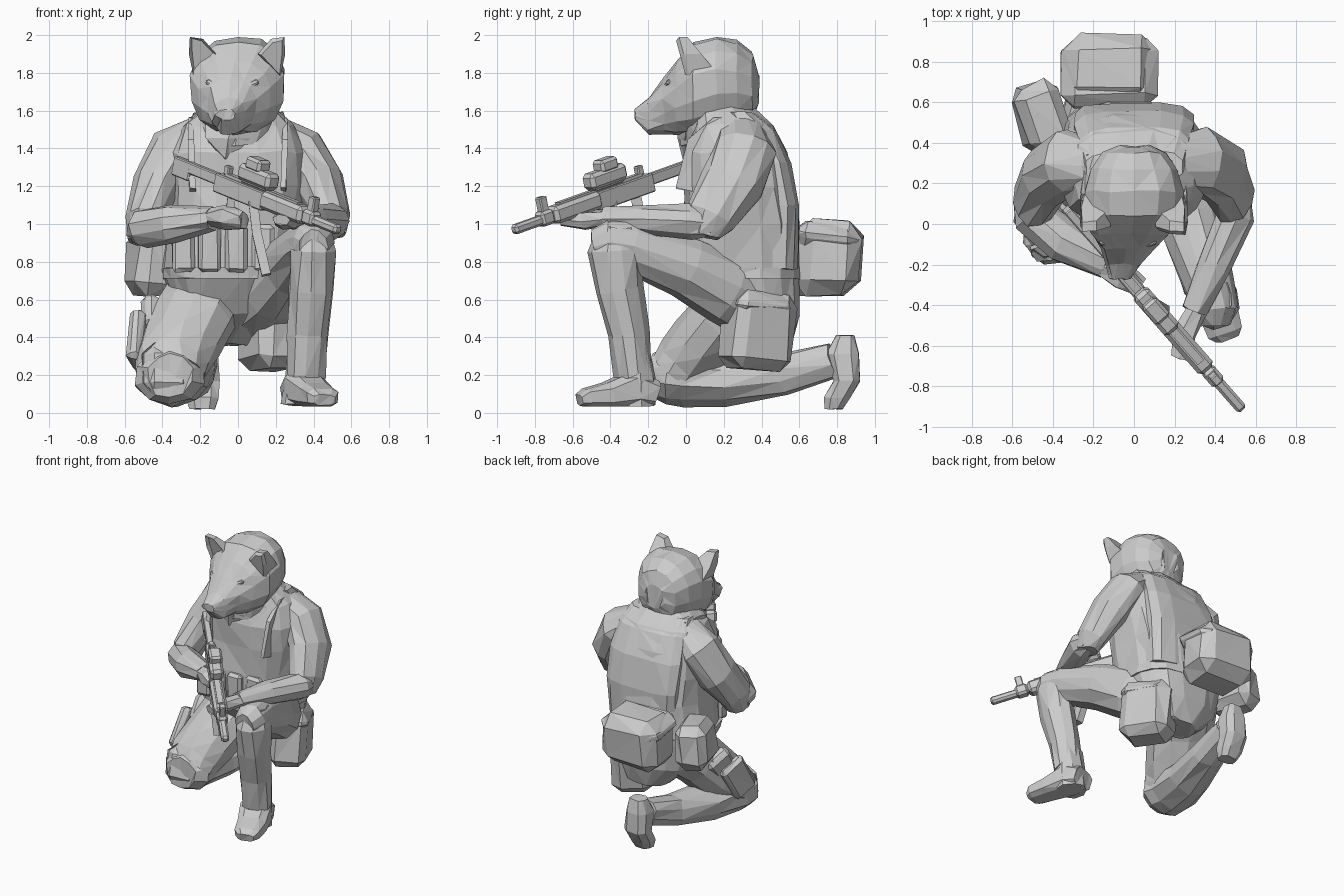
import bpy, bmesh, math, random
from mathutils import Vector, Matrix

random.seed(4)
X, Y, Z = Vector((1, 0, 0)), Vector((0, 1, 0)), Vector((0, 0, 1))


def finish(name, bm, jitter=0.0):
    for v in bm.verts:
        v.co += Vector([random.uniform(-jitter, jitter) for _ in range(3)])
    if jitter:
        bmesh.ops.triangulate(bm, faces=bm.faces)
    bmesh.ops.recalc_face_normals(bm, faces=bm.faces)
    me = bpy.data.meshes.new(name)
    bm.to_mesh(me)
    bm.free()
    ob = bpy.data.objects.new(name, me)
    bpy.context.collection.objects.link(ob)
    return ob


def tube(name, pts, n=9, ref=Z, axis=None, jitter=0.009, power=1.0):
    """Loft elliptical rings through (x, y, z, side radius, up radius)."""
    bm = bmesh.new()
    P = [Vector(p[:3]) for p in pts]
    rings = []
    for i, p in enumerate(pts):
        t = axis or (P[min(i + 1, len(P) - 1)] - P[max(i - 1, 0)]).normalized()
        s = t.cross(ref).normalized()
        u = s.cross(t)
        ring = []
        for k in range(n):
            a = 2 * math.pi * (k + 0.5) / n
            c, d = math.cos(a), math.sin(a)
            c = math.copysign(abs(c) ** power, c)
            d = math.copysign(abs(d) ** power, d)
            ring.append(bm.verts.new(P[i] + s * c * p[3] + u * d * p[-1]))
        rings.append(ring)
    for r, q in zip(rings, rings[1:]):
        for k in range(n):
            bm.faces.new((r[k], r[(k + 1) % n], q[(k + 1) % n], q[k]))
    bm.faces.new(rings[0][::-1])
    bm.faces.new(rings[-1])
    return finish(name, bm, jitter)


def box(name, c, size, bevel=0.0, rot=(0, 0, 0), jitter=0.0, frame=None):
    bm = bmesh.new()
    bmesh.ops.create_cube(bm, size=1)
    bmesh.ops.scale(bm, vec=size, verts=bm.verts)
    if bevel:
        bmesh.ops.bevel(bm, geom=bm.edges[:], offset=bevel, segments=1, affect='EDGES')
    m = Matrix.Translation(c)
    for a, ax in zip(rot, 'XYZ'):
        m = m @ Matrix.Rotation(math.radians(a), 4, ax)
    bm.transform((frame or Matrix()) @ m)
    return finish(name, bm, jitter)


# Torso and hips
tube('torso', [(0, .44, .36, .15, .12), (-.04, .36, .52, .29, .24), (-.05, .3, .75, .35, .31),
               (-.02, .29, 1.0, .35, .31), (0, .28, 1.2, .36, .29), (0, .26, 1.38, .36, .27),
               (0, .25, 1.52, .3, .21), (0, .2, 1.61, .2, .16)],
     n=16, ref=Y, axis=Z, power=.72, jitter=.01)
tube('belt', [(-.05, .29, .71, .352, .315), (-.05, .29, .77, .357, .32)], 16, Y, Z, .005, .72)
tube('collar', [(-.02, .15, 1.42, .2, .18), (0, .17, 1.54, .23, .2), (0, .18, 1.6, .21, .18)], 10, Y, Z)
tube('scarf_point', [(-.06, .02, 1.34, .02, .03), (-.05, .03, 1.46, .13, .08), (-.02, .06, 1.54, .17, .1)], 6, Y, Z)

# Vest back panel, straps and belly pouches
tube('vest_back', [(0, .48, .76, .28, .11), (0, .49, 1.1, .3, .11), (0, .44, 1.32, .3, .12),
                   (0, .36, 1.5, .28, .12), (0, .28, 1.59, .24, .08)], 12, Y, Z, .006, .6)
for s in (-1, 1):
    tube('shoulder_strap', [(s * .22, .34, 1.53, .06, .02), (s * .25, .16, 1.52, .06, .02),
                            (s * .25, .05, 1.43, .06, .02), (s * .24, -.01, 1.18, .06, .02)],
         4, X, jitter=.004)
for i in range(4):
    box('belly_pouch', (-.29 + i * .14, -.01 + abs(i - 1.5) * .025, .87), (.12, .1, .25), .02, jitter=.004)

# Head with muzzle, sections from back of skull to nose
tube('head', [(0, .385, 1.72, .08, .09), (0, .35, 1.73, .16, .18), (0, .27, 1.75, .22, .22),
              (0, .16, 1.75, .25, .245), (-.005, .04, 1.72, .25, .245), (-.02, -.05, 1.67, .19, .195),
              (-.035, -.12, 1.625, .13, .15), (-.05, -.2, 1.57, .085, .1), (-.068, -.27, 1.58, .05, .03)],
     n=14, ref=Z, axis=-Y, jitter=.007, power=.87)
for s in (-1, 1):
    # Ear: wedge with a sunken front
    bm = bmesh.new()
    prof = [(.11, 1.9), (.23, 1.78), (.255, 1.9), (.25, 1.99), (.18, 1.98)]
    f = bm.faces.new([bm.verts.new((s * x - .005, .02 - (z - 1.78) * .27, z)) for x, z in prof])
    ext = bmesh.ops.extrude_face_region(bm, geom=[f])['geom']
    back = [v for v in ext if isinstance(v, bmesh.types.BMVert)]
    for v in back:
        v.co.y += .16 - (v.co.z - 1.78) * .55
    bm.faces.ensure_lookup_table()
    front = min(bm.faces, key=lambda q: q.calc_center_median().y)
    bmesh.ops.inset_region(bm, faces=[front], thickness=.018, depth=-.02)
    finish('ear', bm)
    box('brow', (s * .095 - .03, -.09, 1.74), (.09, .05, .03), .01, (25, s * -15, s * 25))
    box('eye', (s * .09 - .03, -.11, 1.7), (.04, .04, .03), .01)

# Raised leg on the +x side
tube('raised_thigh', [(.05, .38, .56, .18, .19), (.18, .2, .66, .18, .19), (.28, 0, .775, .155, .17),
                      (.37, -.3, .885, .125, .135), (.4, -.42, .895, .11, .13), (.4, -.49, .88, .07, .09)], 11)
tube('raised_shin', [(.4, -.37, .98, .09, .09), (.4, -.38, .86, .12, .14), (.39, -.355, .65, .12, .125),
                     (.37, -.31, .42, .115, .11), (.36, -.28, .2, .11, .1)], 10, Y)
tube('standing_boot_shaft', [(.36, -.28, .34, .1, .09), (.35, -.27, .18, .105, .105), (.34, -.27, .04, .11, .11)], 9, Y)
tube('standing_boot', [(.32, -.17, .1, .1, .07), (.35, -.28, .13, .115, .1), (.41, -.42, .095, .105, .065),
                       (.45, -.53, .08, .09, .05), (.46, -.565, .07, .06, .03)], 8, power=.6, jitter=.004)

# Kneeling leg on the -x side
tube('kneeling_thigh', [(-.15, .38, .64, .22, .2), (-.24, .22, .5, .23, .2), (-.31, .1, .36, .22, .19),
                        (-.35, 0, .26, .2, .18), (-.36, -.06, .2, .18, .16)], 11)
tube('kneeling_shin', [(-.36, -.18, .2, .12, .12), (-.36, -.1, .2, .19, .16), (-.36, 0, .19, .19, .155),
                       (-.32, .22, .18, .16, .14), (-.24, .52, .205, .125, .115), (-.2, .78, .28, .09, .1)], 10)
tube('kneeling_boot', [(-.19, .845, .41, .06, .05), (-.19, .83, .31, .09, .09), (-.19, .85, .17, .095, .075),
                       (-.19, .8, .08, .09, .07), (-.19, .78, .02, .07, .05)], 8, Y, -Z, .004, .7)
box('knee_pad', (-.37, -.12, .23), (.27, .1, .28), .06, (-15, 0, 8), .006)
box('thigh_holster', (-.52, .12, .38), (.08, .2, .3), .025, (-30, 5, -15), .006)
box('thigh_pocket', (-.44, .22, .5), (.1, .2, .2), .03, (-35, 0, -20), .006)

# Arms: upper arm, forearm, hand for each side
tube('support_upper_arm', [(.18, .29, 1.5, .09, .12), (.33, .31, 1.385, .14, .165), (.43, .25, 1.22, .135, .17),
                           (.49, .13, 1.04, .1, .145), (.5, .1, .94, .07, .08)], 11, Y)
tube('support_forearm', [(.51, .14, 1.0, .07, .07), (.5, .04, 1.01, .095, .1), (.4, -.2, 1.02, .085, .085),
                         (.3, -.43, 1.03, .06, .055)], 9)
tube('support_hand', [(.31, -.42, 1.03, .055, .045), (.25, -.53, 1.02, .065, .05), (.23, -.66, 1.02, .045, .035)], 7)
tube('trigger_upper_arm', [(-.18, .29, 1.5, .09, .12), (-.33, .3, 1.385, .14, .165), (-.43, .23, 1.2, .13, .165),
                           (-.49, .11, 1.02, .1, .14), (-.5, .08, .91, .08, .09)], 11, Y)
tube('trigger_forearm', [(-.54, .12, .96, .06, .07), (-.5, .04, .97, .1, .1), (-.35, -.09, 1.0, .11, .1),
                         (-.14, -.2, 1.03, .07, .06)], 9)
tube('trigger_hand', [(-.15, -.2, 1.03, .06, .05), (-.06, -.25, 1.04, .07, .07), (.03, -.31, 1.02, .04, .05)], 7)

# Rifle, laid out along its own x axis from butt to muzzle
butt, tip = Vector((-.33, .07, 1.32)), Vector((.53, -.91, .97))
fx = (tip - butt).normalized()
fy = Z.cross(fx).normalized()
fz = fx.cross(fy)
R = Matrix((fx, fy, fz)).transposed().to_4x4()
R.translation = butt


def rifle_part(name, x0, x1, w, z0, z1, bevel=.006):
    box(name, ((x0 + x1) / 2, 0, (z0 + z1) / 2), (x1 - x0, w, z1 - z0), bevel, frame=R)


rifle_part('stock_tube', .02, .42, .045, -.02, .04)
rifle_part('butt_plate', 0, .14, .045, -.06, .04)
rifle_part('receiver', .36, .76, .075, -.055, .045)
rifle_part('top_rail', .42, 1.02, .04, .04, .06, 0)
rifle_part('handguard', .74, 1.08, .095, -.045, .05, .02)
rifle_part('barrel', 1.04, 1.355, .055, -.026, .026, .014)
rifle_part('front_sight', 1.1, 1.15, .045, 0, .12)
rifle_part('gas_block', 1.08, 1.17, .075, -.035, .045, .015)
rifle_part('rear_sight', .4, .44, .04, .05, .1)
rifle_part('scope_mount', .56, .76, .06, .05, .09)
rifle_part('scope_body', .53, .79, .095, .06, .15, .02)
rifle_part('scope_turret', .58, .7, .09, .13, .2, .015)
tube('magazine', [(.08, -.4, 1.12, .05, .035), (.1, -.41, .95, .05, .035), (.15, -.44, .73, .05, .035)], 4, X, jitter=0)
tube('pistol_grip', [(-.03, -.27, 1.18, .04, .03), (-.05, -.24, 1.0, .04, .03)], 4, X, jitter=0)

# Packs around the waist
box('rear_pack', (-.12, .75, .82), (.46, .35, .4), .08, (-4, 0, 0), .012)
box('rear_pack_flap', (-.12, .74, .93), (.47, .34, .15), .06, (-8, 0, 0), .008)
box('side_pack', (-.455, .53, .79), (.24, .34, .33), .06, (0, 4, 20), .012)
box('hip_pack', (.18, .375, .43), (.28, .35, .41), .06, (-6, 0, 28), .01)
box('hip_pack_flap', (.18, .375, .575), (.29, .34, .13), .05, (-6, 0, 28), .008)
